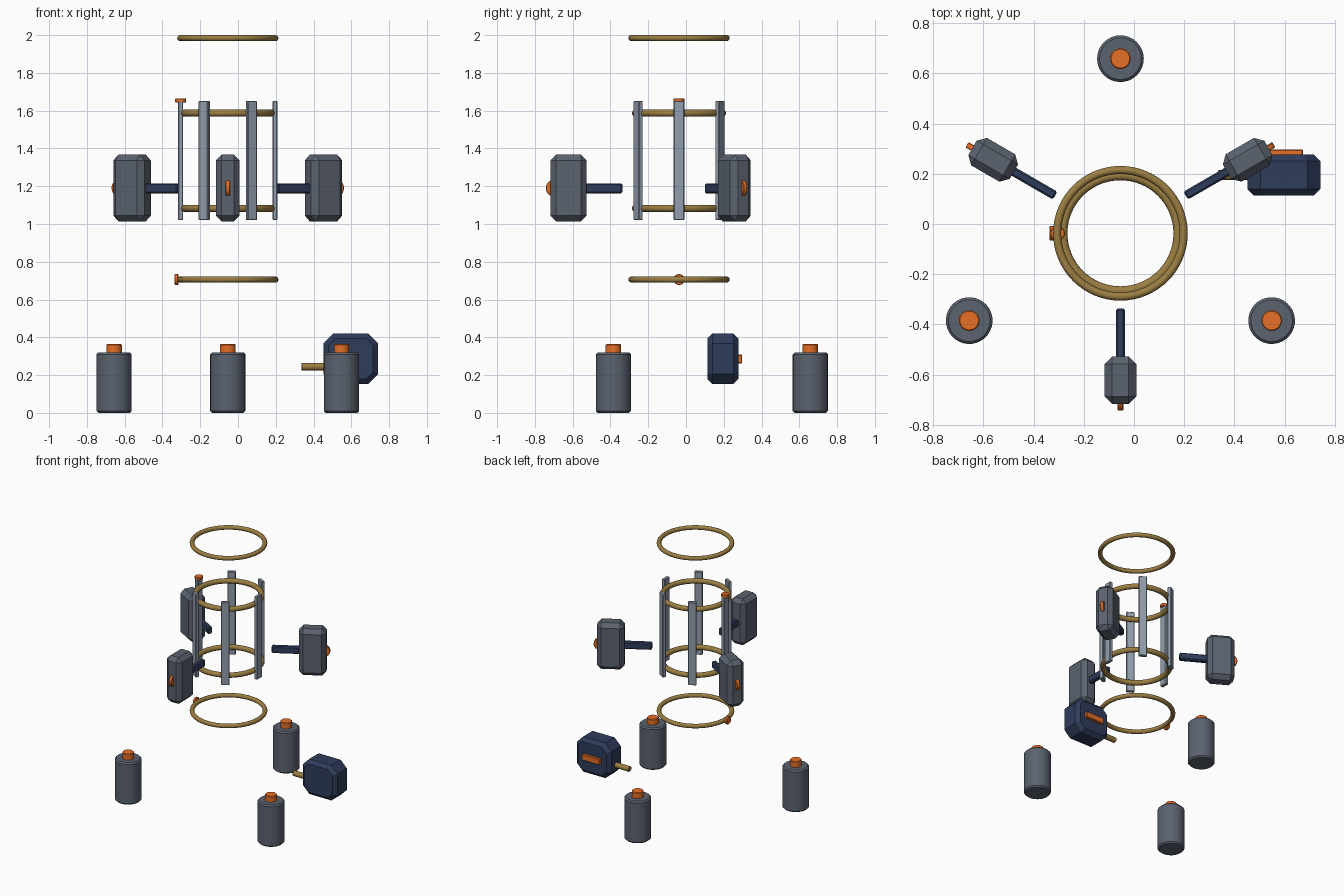
import bpy, bmesh
from math import pi, cos, sin, radians
from mathutils import Matrix, Vector

if "Cube" in bpy.data.objects:
    bpy.data.objects.remove(bpy.data.objects["Cube"])

CX, CY = -0.054, -0.037          # axis shared by rings, slats, hammers and canisters


def material(name, rgb):
    m = bpy.data.materials.new(name)
    m.diffuse_color = (*rgb, 1)
    m.use_nodes = True
    m.node_tree.nodes["Principled BSDF"].inputs["Base Color"].default_value = m.diffuse_color
    return m


STEEL = material("dark_steel", (0.105, 0.125, 0.16))
SLAT = material("pale_steel", (0.29, 0.34, 0.42))
NAVY = material("navy", (0.028, 0.045, 0.105))
BRASS = material("brass", (0.33, 0.21, 0.055))
ORANGE = material("orange", (0.8, 0.16, 0.02))


def finish(name, bm, mat, matrix, smooth=False):
    bm.transform(matrix)
    bmesh.ops.recalc_face_normals(bm, faces=bm.faces[:])
    me = bpy.data.meshes.new(name)
    bm.to_mesh(me)
    bm.free()
    me.materials.append(mat)
    ob = bpy.data.objects.new(name, me)
    bpy.context.collection.objects.link(ob)
    if smooth:
        bpy.ops.object.select_all(action='DESELECT')
        ob.select_set(True)
        bpy.context.view_layer.objects.active = ob
        bpy.ops.object.shade_smooth_by_angle(angle=radians(30))
    return ob


def bevel(bm, edges, width):
    bmesh.ops.bevel(bm, geom=edges, offset=width, offset_type='OFFSET',
                    segments=1, profile=0.5, affect='EDGES')


def box(name, lo, hi, mat, width=0.0, side_chamfer=0.0, matrix=Matrix()):
    lo, hi = Vector(lo), Vector(hi)
    bm = bmesh.new()
    bmesh.ops.create_cube(bm, size=1)
    bm.transform(Matrix.Translation((lo + hi) / 2) @ Matrix.Diagonal((*(hi - lo), 1)))
    if side_chamfer:             # cut the corners of the outline seen along y
        bevel(bm, [e for e in bm.edges
                   if abs(e.verts[0].co.y - e.verts[1].co.y) > 1e-4], side_chamfer)
    if width:
        edges = bm.edges[:]
        if side_chamfer:
            edges = [e for e in edges if abs(e.verts[0].co.y - e.verts[1].co.y) < 1e-4]
        bevel(bm, edges, width)
    return finish(name, bm, mat, matrix)


def cylinder(name, center, r, depth, mat, axis='Z', width=0.0, matrix=Matrix()):
    bm = bmesh.new()
    bmesh.ops.create_cone(bm, cap_ends=True, segments=32, radius1=r, radius2=r, depth=depth)
    if width:
        bevel(bm, [e for e in bm.edges if any(len(f.verts) > 4 for f in e.link_faces)], width)
    rot = {'Z': Matrix(), 'X': Matrix.Rotation(pi / 2, 4, 'Y'),
           'Y': Matrix.Rotation(pi / 2, 4, 'X')}[axis]
    return finish(name, bm, mat, matrix @ Matrix.Translation(center) @ rot, True)


def ring(name, z, major, minor):
    bpy.ops.mesh.primitive_torus_add(location=(CX, CY, z), major_radius=major, minor_radius=minor,
                                     major_segments=64, minor_segments=14)
    ob = bpy.context.object
    ob.name = name
    ob.data.materials.append(BRASS)
    bpy.ops.object.shade_smooth_by_angle(angle=radians(40))


def around(deg):
    return Matrix.Translation((CX, CY, 0)) @ Matrix.Rotation(radians(deg), 4, 'Z')


# brass rings: two loose ones and two holding the slats
ring("top_ring", 1.984, 0.252, 0.016)
ring("cage_upper_ring", 1.587, 0.230, 0.019)
ring("cage_lower_ring", 1.083, 0.230, 0.019)
ring("bottom_ring", 0.706, 0.252, 0.016)

# cage slats
for i in range(6):
    box(f"cage_slat_{i + 1}", (0.237, -0.029, 1.02), (0.263, 0.029, 1.652), SLAT, 0.004,
        matrix=around(60 * i))

# orange markers on the left slat and the bottom ring
cylinder("slat_marker", (-0.250, 0, 1.654), 0.029, 0.022, ORANGE, width=0.003, matrix=around(0))
cylinder("ring_marker", (-0.272, 0, 0.706), 0.029, 0.020, ORANGE, 'X', 0.003, around(0))

# hammer-shaped pods with handles pointing at the axis
for i, deg in enumerate((30, 150, 270), 1):
    m = around(deg)
    box(f"pod_handle_{i}", (0.300, -0.018, 1.162), (0.51, 0.018, 1.215), NAVY, 0.007, matrix=m)
    box(f"pod_head_{i}", (0.490, -0.063, 1.014), (0.680, 0.063, 1.367), STEEL, 0.030, matrix=m)
    cylinder(f"pod_marker_{i}", (0.660, 0, 1.19), 0.045, 0.024, ORANGE, 'Y', 0.003, m)

# floor canisters with caps
for i, deg in enumerate((90, 210, 330), 1):
    m = around(deg)
    cylinder(f"canister_{i}", (0.695, 0, 0.16), 0.093, 0.32, STEEL, width=0.010, matrix=m)
    cylinder(f"canister_cap_{i}", (0.695, 0, 0.337), 0.041, 0.054, ORANGE, width=0.004, matrix=m)

# navy control box with brass rod and orange bar
box("control_box", (0.452, 0.113, 0.153), (0.742, 0.277, 0.420), NAVY, 0.026, 0.052)
cylinder("control_rod", (0.405, 0.195, 0.245), 0.020, 0.14, BRASS, 'X', 0.003)
box("control_bar", (0.520, 0.265, 0.262), (0.673, 0.297, 0.308), ORANGE, 0.004)
